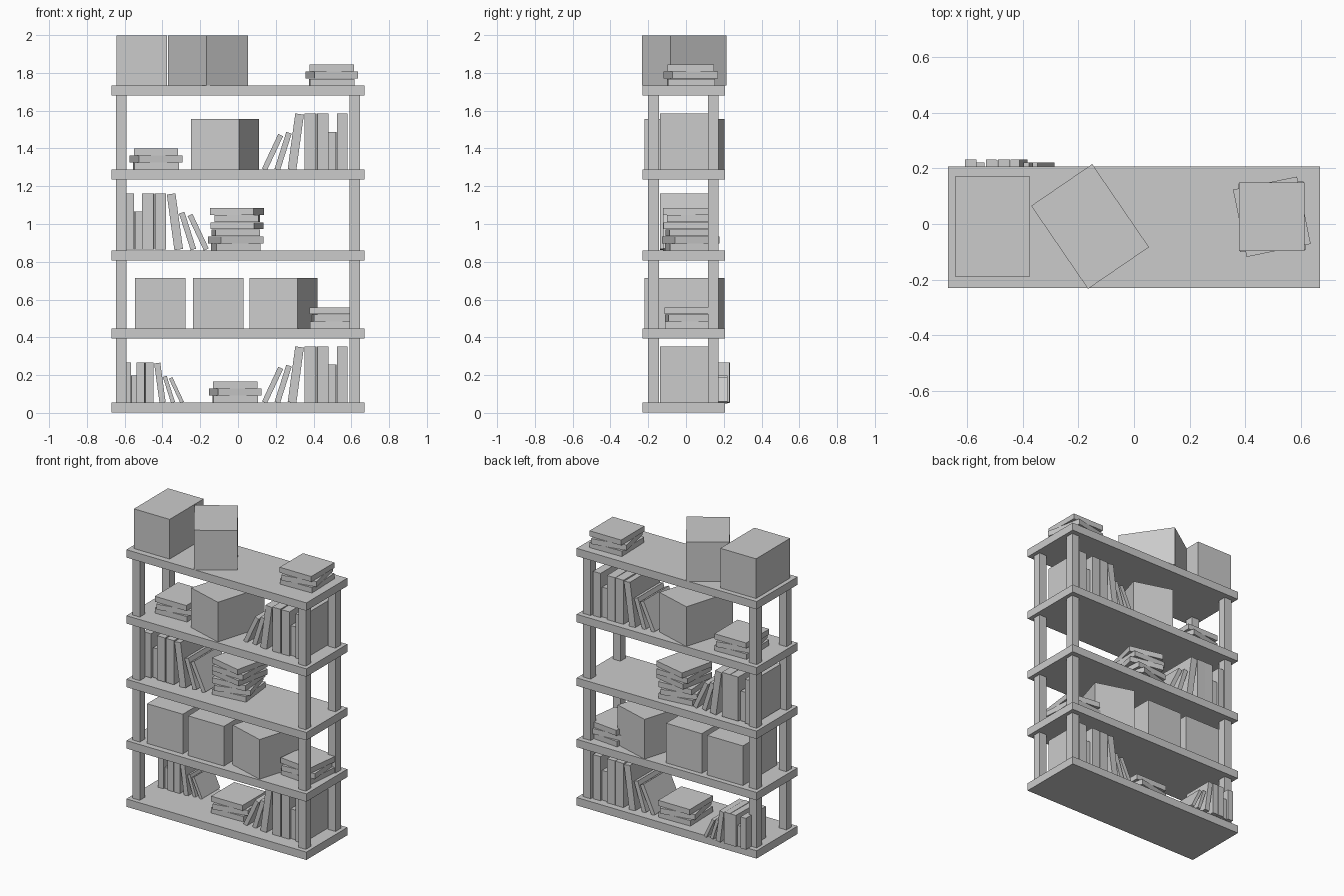
import bpy, bmesh
from math import radians, atan2, hypot
from mathutils import Matrix

if "Cube" in bpy.data.objects:
    bpy.data.objects.remove(bpy.data.objects["Cube"])


def block(name, size, loc, yaw=0.0, lean=0.0):
    """Box of the given size, leaned about y and turned about z (degrees/radians)."""
    bm = bmesh.new()
    bmesh.ops.create_cube(bm, size=1.0)
    bm.transform(Matrix.Translation(loc)
                 @ Matrix.Rotation(radians(yaw), 4, 'Z')
                 @ Matrix.Rotation(lean, 4, 'Y')
                 @ Matrix.Diagonal((*size, 1.0)))
    me = bpy.data.meshes.new(name)
    bm.to_mesh(me)
    bm.free()
    ob = bpy.data.objects.new(name, me)
    bpy.context.collection.objects.link(ob)
    return ob


# Shelf boards: top surfaces from bottom to top
BOARD = 0.053
TOPS = [0.055, 0.447, 0.860, 1.288, 1.732]
for top in TOPS:
    block("shelf_board", (1.34, 0.436, BOARD), (0, -0.012, top - BOARD / 2))

# Corner posts
for x in (-0.619, 0.617):
    for y in (-0.172, 0.144):
        block("corner_post", (0.056, 0.056, 1.67), (x, y, 0.865))


# Storage boxes
def storage_box(x, level, yaw=0.0):
    block("storage_box", (0.266, 0.362, 0.267), (x, -0.009, TOPS[level] + 0.1335), yaw)


storage_box(-0.509, 4)
storage_box(-0.158, 4, 34.4)
storage_box(-0.070, 3, -17)
storage_box(-0.411, 1)
storage_box(-0.105, 1)
storage_box(0.241, 1, -17)


# Flat stacks of three books, the middle one turned
def book_stack(x, y, z, yaw=0.0):
    for i, turn in enumerate((1.5, 11.5, 0)):
        block("flat_book", (0.235, 0.247, 0.0365), (x, y, z + 0.0375 * i + 0.0185), yaw + turn)


book_stack(0.496, 0.026, TOPS[4])
book_stack(-0.434, 0.026, TOPS[3])
book_stack(-0.012, 0.026, TOPS[2], 5)
book_stack(-0.005, 0.026, TOPS[2] + 0.1125, -13)
book_stack(-0.015, 0.026, TOPS[0])
book_stack(0.51, 0.022, TOPS[1], -7)

# Row of books: upright (x0, x1, height, yaw), leaning (foot x, head x, height, thickness)
UPRIGHT = [(0.352, 0.412, 0.297, 0), (0.417, 0.477, 0.297, 1),
           (0.480, 0.520, 0.200, -1), (0.523, 0.579, 0.297, 0)]
LEANING = [(0.140, 0.226, 0.183, 0.028), (0.208, 0.270, 0.195, 0.030),
           (0.286, 0.326, 0.294, 0.046)]


def book_row(wall, side, z, y=0.012, s=1.0):
    def px(x):
        return wall + side * s * (x - 0.58)
    for x0, x1, h, yaw in UPRIGHT:
        depth = 0.30 if h > 0.25 else 0.27
        block("upright_book", ((x1 - x0) * s, depth * s, h * s),
              (px((x0 + x1) / 2), y, z + h * s / 2), yaw * side)
    for xb, xt, h, t in LEANING:
        depth = 0.30 if h > 0.25 else 0.27
        block("leaning_book", (t * s, depth * s, hypot(xt - xb, h) * s),
              (px((xb + xt) / 2), y, z + h * s / 2), 0, side * atan2(xt - xb, h))


book_row(0.58, 1, TOPS[3])
book_row(0.58, 1, TOPS[0])
book_row(-0.608, -1, TOPS[2] + 0.005)
# Smaller row overhanging the back edge of the bottom board
book_row(-0.608, -1, TOPS[0], 0.125, 0.71)
